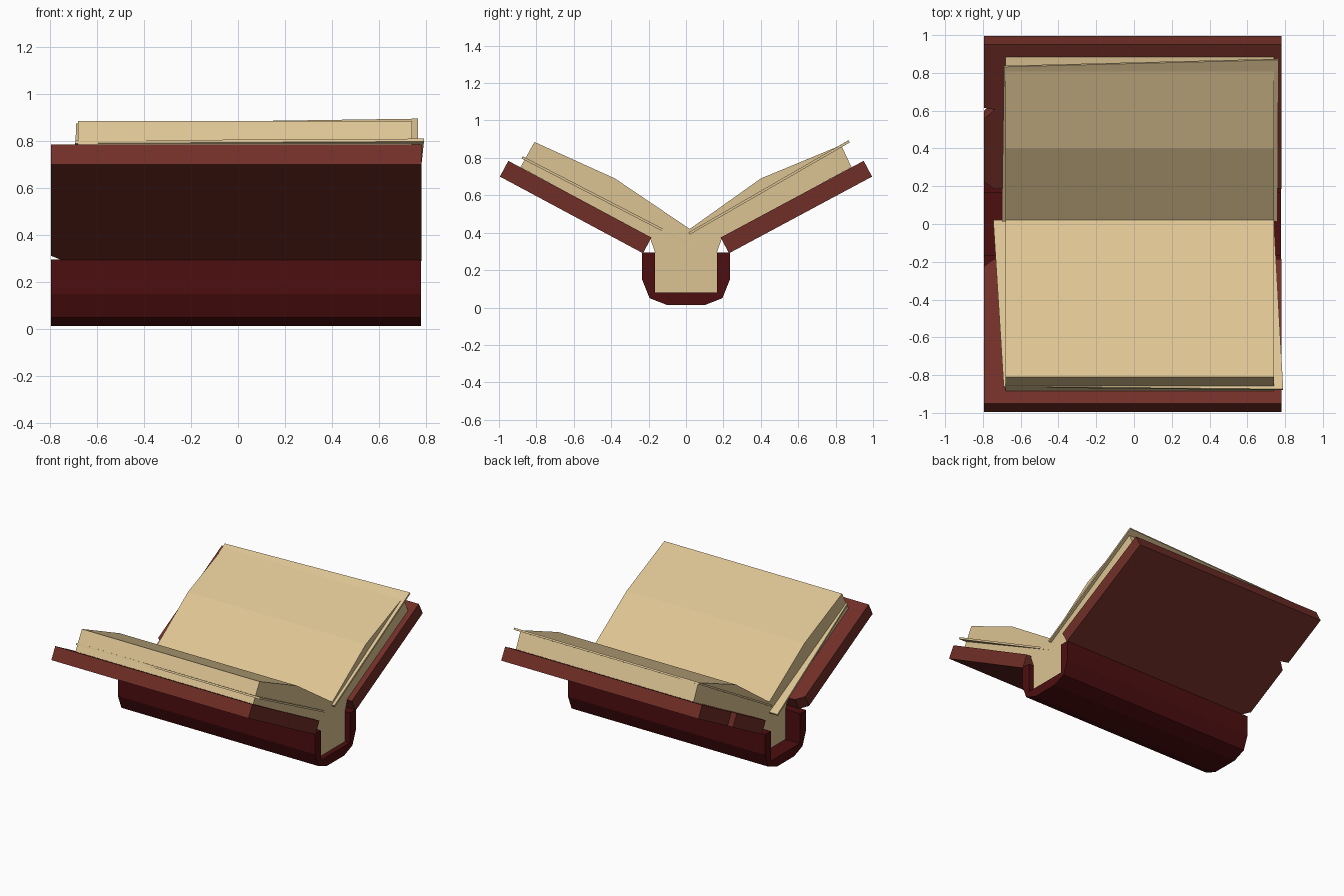
import bpy, bmesh
from mathutils import Vector

if "Cube" in bpy.data.objects:
    bpy.data.objects.remove(bpy.data.objects["Cube"])


def material(name, rgb):
    m = bpy.data.materials.new(name)
    m.diffuse_color = (*rgb, 1)
    m.use_nodes = True
    m.node_tree.nodes["Principled BSDF"].inputs["Base Color"].default_value = m.diffuse_color
    return m


leather = material("red brown leather", (0.165, 0.028, 0.020))
spine_red = material("dark red spine", (0.075, 0.0045, 0.005))
paper = material("aged paper", (0.72, 0.55, 0.29))


def prism(name, points, offset, mat):
    """Flat polygon in space, thickened along the offset vector."""
    bm = bmesh.new()
    face = bm.faces.new([bm.verts.new(p) for p in points])
    ext = bmesh.ops.extrude_face_region(bm, geom=[face], use_keep_orig=True)
    moved = [g for g in ext["geom"] if isinstance(g, bmesh.types.BMVert)]
    bmesh.ops.translate(bm, verts=moved, vec=Vector(offset))
    bmesh.ops.recalc_face_normals(bm, faces=bm.faces)
    me = bpy.data.meshes.new(name)
    bm.to_mesh(me)
    bm.free()
    me.materials.append(mat)
    ob = bpy.data.objects.new(name, me)
    bpy.context.collection.objects.link(ob)
    return ob


def profile(name, yz, x0, x1, mat):
    """Side profile extruded along the book's length."""
    return prism(name, [(x0, y, z) for y, z in yz], (x1 - x0, 0, 0), mat)


# Spine: bevelled U channel
outer = [(0.235, 0.295), (0.235, 0.15), (0.195, 0.05), (0.10, 0.013)]
inner = [(-0.165, 0.295), (-0.165, 0.08), (0.165, 0.08), (0.165, 0.295)]
profile("spine", outer + [(-y, z) for y, z in reversed(outer)] + inner,
        -0.795, 0.778, spine_red)

# Covers: tilted boards with worn nicks along the left edge
outlines = {
    1: [(0.78, 0.23), (0.78, 0.995), (-0.795, 0.995), (-0.795, 0.66),
        (-0.735, 0.65), (-0.795, 0.60), (-0.795, 0.27), (-0.74, 0.23)],
    -1: [(0.78, 0.23), (0.78, 0.995), (-0.795, 0.995), (-0.795, 0.27),
         (-0.74, 0.23)],
}
for side, outline in outlines.items():
    prism("back_cover" if side > 0 else "front_cover",
          [(x, side * y, 0.29 + (y - 0.23) * 0.536) for x, y in outline],
          (0, -side * 0.045, 0.084), leather)

# Page block: fills the spine and fans out over both covers
pages = [(0.02, 0.42), (0.40, 0.69), (0.83, 0.868), (0.885, 0.75),
         (0.195, 0.378), (0.165, 0.295), (0.165, 0.08),
         (-0.165, 0.08), (-0.165, 0.295), (-0.195, 0.378),
         (-0.885, 0.75), (-0.81, 0.885), (-0.38, 0.69)]
profile("page_block", pages, -0.68, 0.74, paper)

# Loose sheets poking out slightly askew
prism("loose_sheet_back",
      [(-0.70, 0.02, 0.39), (0.76, 0.02, 0.39),
       (0.765, 0.875, 0.882), (-0.688, 0.838, 0.861)],
      (0, -0.006, 0.012), paper)
prism("loose_sheet_front",
      [(-0.745, 0.015, 0.335), (0.74, 0.015, 0.335),
       (0.79, -0.88, 0.797), (-0.69, -0.865, 0.789)],
      (0, 0.006, 0.012), paper)
